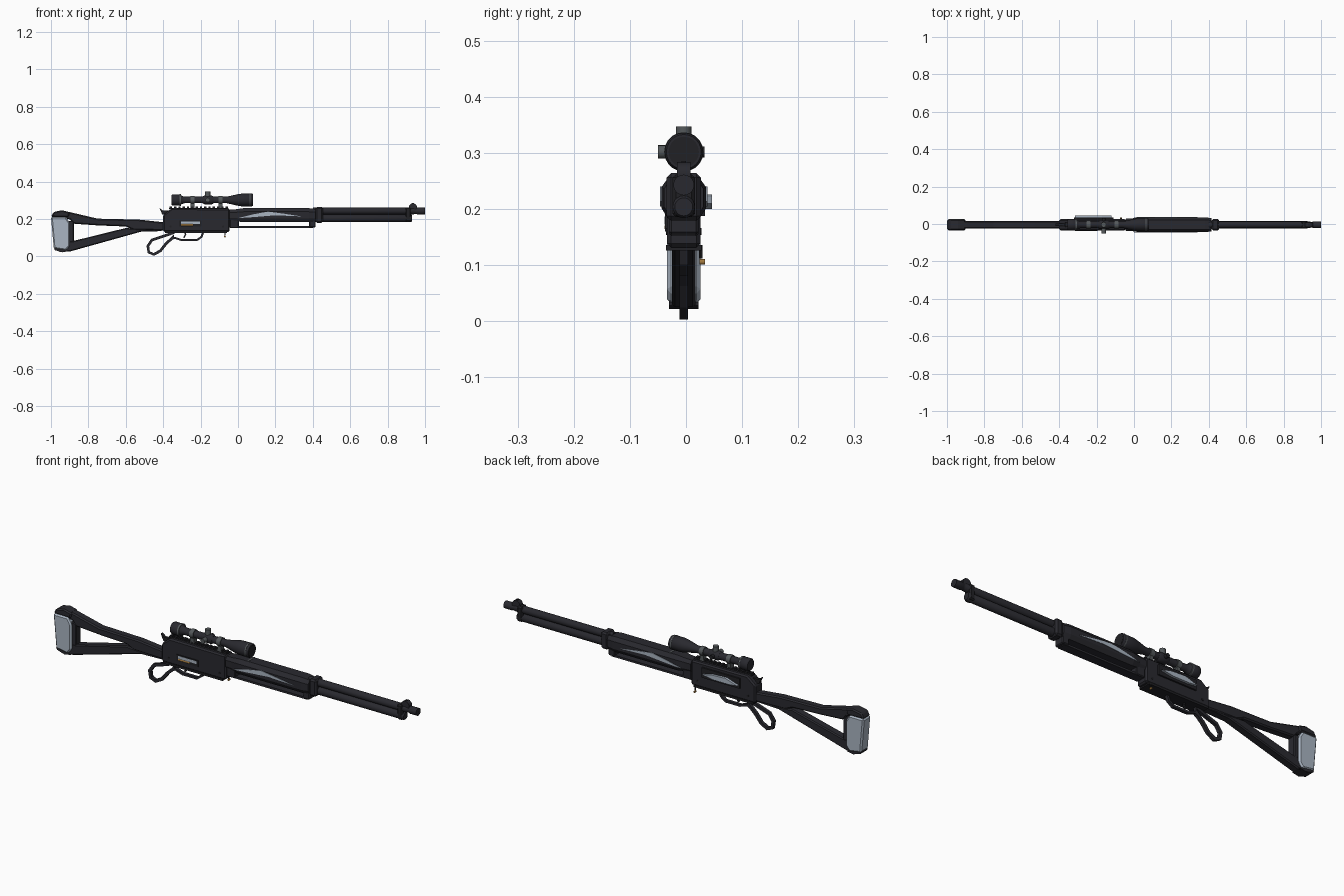
import bpy, bmesh, math
from mathutils import Vector

if "Cube" in bpy.data.objects:
    bpy.data.objects.remove(bpy.data.objects["Cube"])

YC = -0.004  # centre plane of the rifle


def material(name, colour):
    m = bpy.data.materials.new(name)
    m.use_nodes = True
    m.diffuse_color = (*colour, 1)
    m.node_tree.nodes["Principled BSDF"].inputs["Base Color"].default_value = (*colour, 1)
    return m


BLACK = material("dark gunmetal", (0.022, 0.022, 0.028))
STEEL = material("black steel", (0.015, 0.015, 0.018))
GREY = material("mid grey", (0.09, 0.10, 0.105))
PALE = material("pale blue grey", (0.40, 0.46, 0.54))
BRASS = material("brass", (0.36, 0.19, 0.05))


def finish(name, bm, mat, bevel=0, smooth=False):
    bmesh.ops.recalc_face_normals(bm, faces=bm.faces[:])
    me = bpy.data.meshes.new(name)
    bm.to_mesh(me)
    bm.free()
    ob = bpy.data.objects.new(name, me)
    bpy.context.collection.objects.link(ob)
    me.materials.append(mat)
    if bevel:
        mod = ob.modifiers.new("bevel", "BEVEL")
        mod.width, mod.segments = bevel, 1
        mod.limit_method = "ANGLE"
    if smooth:
        bpy.ops.object.select_all(action="DESELECT")
        ob.select_set(True)
        bpy.context.view_layer.objects.active = ob
        bpy.ops.object.shade_smooth_by_angle(angle=math.radians(40))
    return ob


def profile(name, pts, half, mat, y=YC, bevel=0):
    """Side outline in x, z given a thickness across y."""
    bm = bmesh.new()
    face = bm.faces.new([bm.verts.new((x, y - half, z)) for x, z in pts])
    new = bmesh.ops.extrude_face_region(bm, geom=[face])["geom"]
    bmesh.ops.translate(bm, vec=(0, 2 * half, 0),
                        verts=[v for v in new if isinstance(v, bmesh.types.BMVert)])
    return finish(name, bm, mat, bevel)


def box(name, x0, x1, z0, z1, half, mat, y=YC, bevel=0):
    return profile(name, [(x0, z0), (x1, z0), (x1, z1), (x0, z1)], half, mat, y, bevel)


def loft(name, stations, z, mat, section=None, sides=20, smooth=True):
    """Cross-section in y, z scaled at each station (x, scale)."""
    if section is None:
        section = [(math.cos(math.tau * i / sides), math.sin(math.tau * i / sides))
                   for i in range(sides)]
    bm = bmesh.new()
    rings = [[bm.verts.new((x, YC + a * s, z + b * s)) for a, b in section] for x, s in stations]
    n = len(section)
    for r, q in zip(rings, rings[1:]):
        for i in range(n):
            bm.faces.new((r[i], r[(i + 1) % n], q[(i + 1) % n], q[i]))
    bm.faces.new(rings[0])
    bm.faces.new(rings[-1])
    return finish(name, bm, mat, smooth=smooth)


def rod(name, start, end, radius, mat, sides=16):
    a, b = Vector(start), Vector(end)
    bm = bmesh.new()
    bmesh.ops.create_cone(bm, cap_ends=True, segments=sides, radius1=radius,
                          radius2=radius, depth=(b - a).length)
    turn = (b - a).to_track_quat("Z", "Y").to_matrix()
    bmesh.ops.rotate(bm, matrix=turn, verts=bm.verts[:])
    bmesh.ops.translate(bm, vec=(a + b) / 2, verts=bm.verts[:])
    return finish(name, bm, mat, smooth=True)


def strap(name, pts, width, half, mat, closed=False):
    """Flat bar of constant width following a path in x, z."""
    path = [Vector(p) for p in pts]
    left, right = [], []
    n = len(path)
    for i, p in enumerate(path):
        prev = path[i - 1] if closed or i else p
        nxt = path[(i + 1) % n] if closed or i < n - 1 else p
        d = (nxt - prev).normalized()
        side = Vector((-d.y, d.x)) * width / 2
        left.append(p + side)
        right.append(p - side)
    bm = bmesh.new()
    rings = [[bm.verts.new((q.x, YC + s, q.y)) for q, s in
              ((l, -half), (r, -half), (r, half), (l, half))] for l, r in zip(left, right)]
    for i in range(n if closed else n - 1):
        a, b = rings[i], rings[(i + 1) % n]
        for k in range(4):
            bm.faces.new((a[k], a[(k + 1) % 4], b[(k + 1) % 4], b[k]))
    if not closed:
        bm.faces.new(rings[0])
        bm.faces.new(rings[-1])
    return finish(name, bm, mat)


# Skeleton stock with a padded butt
profile("stock_upper_bar", [(-.99, .2), (-.98, .238), (-.94, .245), (-.89, .235), (-.75, .202),
                            (-.53, .197), (-.39, .182), (-.39, .138), (-.56, .142), (-.6, .16),
                            (-.75, .166), (-.88, .175), (-.9, .2)], .021, BLACK, bevel=.006)
profile("stock_lower_bar", [(-.39, .136), (-.6, .152), (-.88, .083), (-.91, .083), (-.96, .025),
                            (-.9, .026), (-.52, .132)], .021, BLACK, bevel=.005)
box("stock_butt_strut", -.91, -.878, .06, .19, .02, BLACK, bevel=.004)
profile("butt_cap", [(-1, .212), (-.985, .238), (-.94, .247), (-.9, .237), (-.905, .21)],
        .028, BLACK, bevel=.006)
profile("butt_pad", [(-1, .212), (-.92, .212), (-.9, .18), (-.9, .055), (-.92, .032),
                     (-.985, .042)], .03, PALE, bevel=.007)
profile("butt_toe", [(-.985, .044), (-.92, .034), (-.905, .028), (-.94, .022), (-.98, .034)],
        .026, BLACK)

# Receiver, top rail and hammer
profile("receiver", [(-.4, .132), (-.045, .132), (-.045, .255), (-.355, .258), (-.4, .222)],
        .03, BLACK, bevel=.007)
box("receiver_floor_plate", -.39, -.06, .126, .136, .032, STEEL)
box("top_rail", -.37, -.05, .254, .26, .012, STEEL)
for i in range(14):
    x = -.365 + i * .023
    box("rail_tooth", x, x + .012, .259, .266, .012, STEEL)
profile("hammer", [(-.385, .22), (-.365, .245), (-.4, .245), (-.42, .258), (-.405, .225)],
        .007, STEEL)

# Ejection port with a cartridge on the right side
box("port_frame", -.315, -.195, .16, .192, .002, STEEL, y=YC - .031)
box("port_bolt", -.305, -.203, .173, .187, .002, PALE, y=YC - .032)
rod("cartridge", (-.305, YC - .029, .168), (-.24, YC - .029, .168), .006, BRASS, 10)
for x in (-.36, -.08):
    rod("receiver_pin", (x, YC - .032, .16), (x, YC + .032, .16), .006, STEEL, 10)

# Shell carrier on the left side
box("carrier_plate", -.32, -.11, .188, .238, .004, STEEL, y=YC + .034)
profile("carrier_pad", [(-.315, .205), (-.27, .2), (-.18, .2), (-.12, .21), (-.17, .222),
                        (-.25, .226)], .007, PALE, y=YC + .043)

# Lever, loop, trigger
strap("lever_loop", [(-.34, .128), (-.4, .108), (-.46, .088), (-.482, .055), (-.477, .022),
                     (-.45, .011), (-.415, .03), (-.385, .068), (-.35, .1)],
      .015, .008, BLACK, closed=True)
strap("trigger_guard", [(-.37, .085), (-.34, .1), (-.3, .087), (-.22, .087), (-.195, .105),
                        (-.185, .132)], .011, .008, BLACK)
strap("trigger", [(-.285, .135), (-.28, .118), (-.29, .1)], .008, .004, STEEL)
rod("charm_cord", (-.07, YC + .03, .136), (-.07, YC + .03, .112), .003, STEEL, 8)
rod("charm_bead", (-.07, YC + .028, .106), (-.07, YC + .038, .106), .005, BRASS, 10)

# Handguard with an open lower slot
octagon = [(1, -.42), (1, .5), (.65, .98), (-.65, .98), (-1, .5), (-1, -.42), (-.7, -.9), (.7, -.9)]
loft("handguard", [(-.045, .032), (-.01, .034), (.03, .04), (.38, .04), (.415, .035)],
     .219, BLACK, octagon, smooth=False)
box("slot_rear_block", -.045, .005, .152, .2, .026, BLACK, bevel=.004)
box("slot_front_block", .38, .415, .155, .2, .026, BLACK, bevel=.004)
box("slot_lower_bar", 0, .4, .152, .162, .022, BLACK)
box("handguard_band", .415, .455, .18, .264, .031, BLACK, bevel=.008)
box("handguard_top_stripe", .07, .078, .2575, .2595, .026, GREY)
for side in (-1, 1):
    profile("handguard_inlay", [(0, .205), (.08, .225), (.16, .24), (.25, .228), (.34, .214),
                                (.2, .22), (.08, .21)], .002, PALE, y=YC + side * .04)

# Barrel, magazine tube and front sight
loft("barrel", [(.4, .018), (.94, .018), (.945, .016), (.955, .016), (.96, .0185), (1, .0185)],
     .243, BLACK)
loft("muzzle_bore", [(.999, .01), (1, .01)], .243, STEEL)
loft("magazine_tube", [(.4, .02), (.925, .02), (.93, .016)], .204, BLACK)
box("barrel_band", .895, .925, .186, .262, .02, STEEL, bevel=.006)
rod("front_sight_hood", (.935, YC - .012, .262), (.935, YC + .012, .262), .022, BLACK)
box("front_sight_blade", .93, .94, .262, .286, .004, STEEL)

# Scope with mounts and turrets
SZ = .302
loft("scope_body", [(-.355, .027), (-.35, .03), (-.31, .03), (-.3, .022), (-.285, .0175),
                    (-.06, .0175), (.0, .031), (.02, .034), (.075, .034), (.08, .031)],
     SZ, BLACK, sides=24)
loft("eyepiece_ring", [(-.314, .031), (-.306, .031)], SZ, GREY)
loft("objective_ring", [(.062, .035), (.068, .035)], SZ, GREY)
loft("objective_lens", [(.0795, .027), (.081, .027)], SZ, STEEL)
for x in (-.243, -.093):
    loft("scope_ring", [(x - .011, .022), (x + .011, .022)], SZ, GREY, sides=12)
    box("scope_mount", x - .01, x + .01, .258, .29, .012, GREY)
loft("turret_saddle", [(-.19, .018), (-.18, .023), (-.14, .023), (-.13, .018)], SZ, BLACK)
rod("elevation_turret", (-.162, YC, SZ), (-.162, YC, .347), .014, GREY)
rod("windage_turret", (-.162, YC, SZ), (-.162, YC - .046, SZ), .012, GREY)
rod("focus_turret", (-.162, YC, SZ), (-.162, YC + .037, SZ), .01, STEEL)
